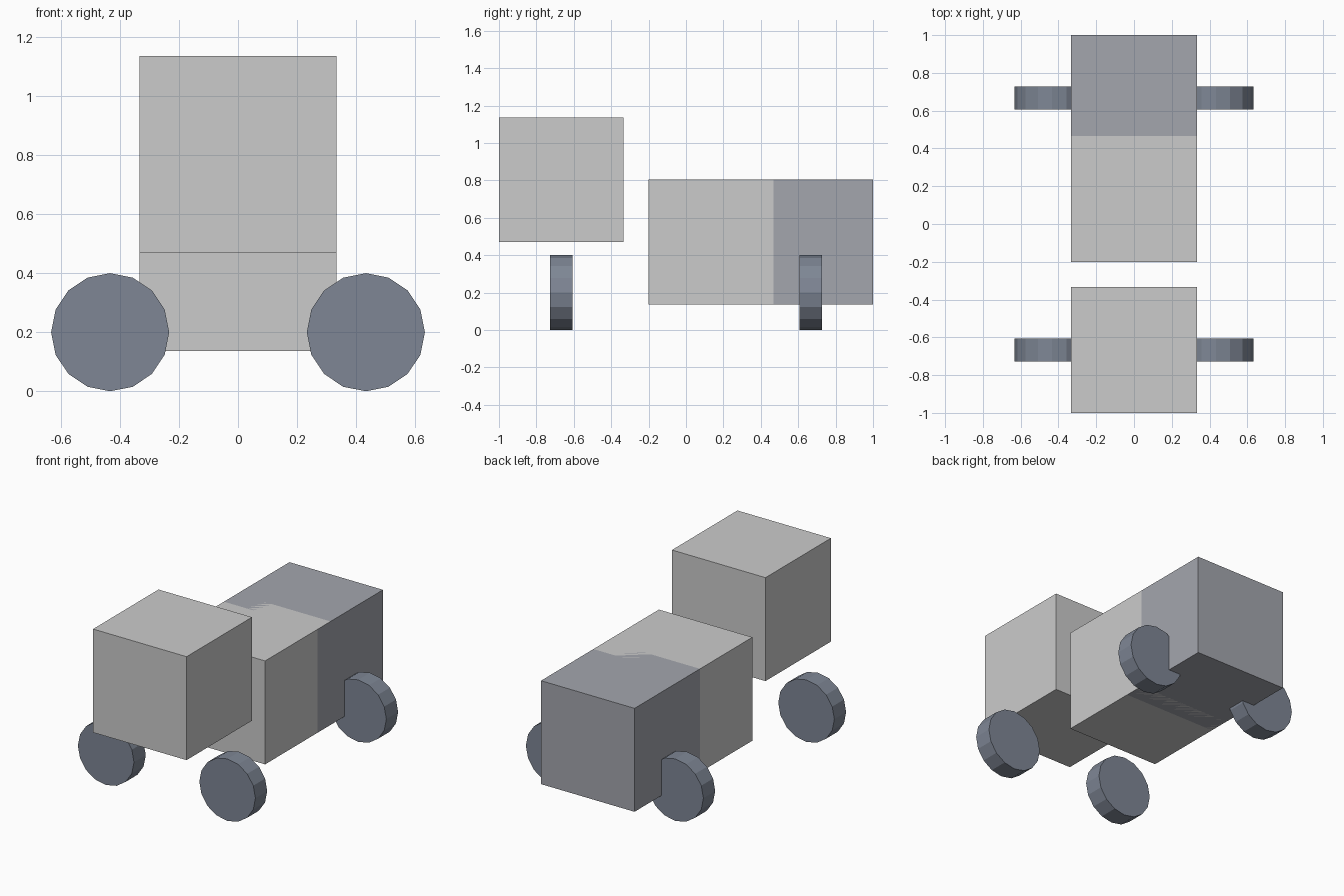
import bpy
from math import pi

if "Cube" in bpy.data.objects:
    bpy.data.objects.remove(bpy.data.objects["Cube"])

S = 2 / 3  # edge length of every body block


def material(name, rgb):
    m = bpy.data.materials.new(name)
    m.diffuse_color = (*rgb, 1)
    m.use_nodes = True
    m.node_tree.nodes["Principled BSDF"].inputs["Base Color"].default_value = m.diffuse_color
    return m


def block(name, y, z, mat=None):
    bpy.ops.mesh.primitive_cube_add(size=S, location=(0, y, z))
    ob = bpy.context.object
    ob.name = name
    if mat:
        ob.data.materials.append(mat)


def wheel(name, x, y, mat):
    bpy.ops.mesh.primitive_cylinder_add(vertices=16, radius=0.2, depth=0.12,
                                        location=(x, y, 0.2), rotation=(pi / 2, 0, 0))
    ob = bpy.context.object
    ob.name = name
    ob.data.materials.append(mat)


slate = material("slate", (0.37, 0.38, 0.42))
rubber = material("rubber", (0.21, 0.24, 0.30))

# Raised front block, and two overlapping lower blocks behind it
block("cab", -S, 0.803)
block("middle_body", 0.1333, 0.47)
block("rear_body", S, 0.47, slate)

# Four wheels, turned with their flat sides to front and back
for side, x in (("left", -0.433), ("right", 0.433)):
    for end, y in (("front", -S), ("rear", S)):
        wheel(f"{end}_{side}_wheel", x, y, rubber)
